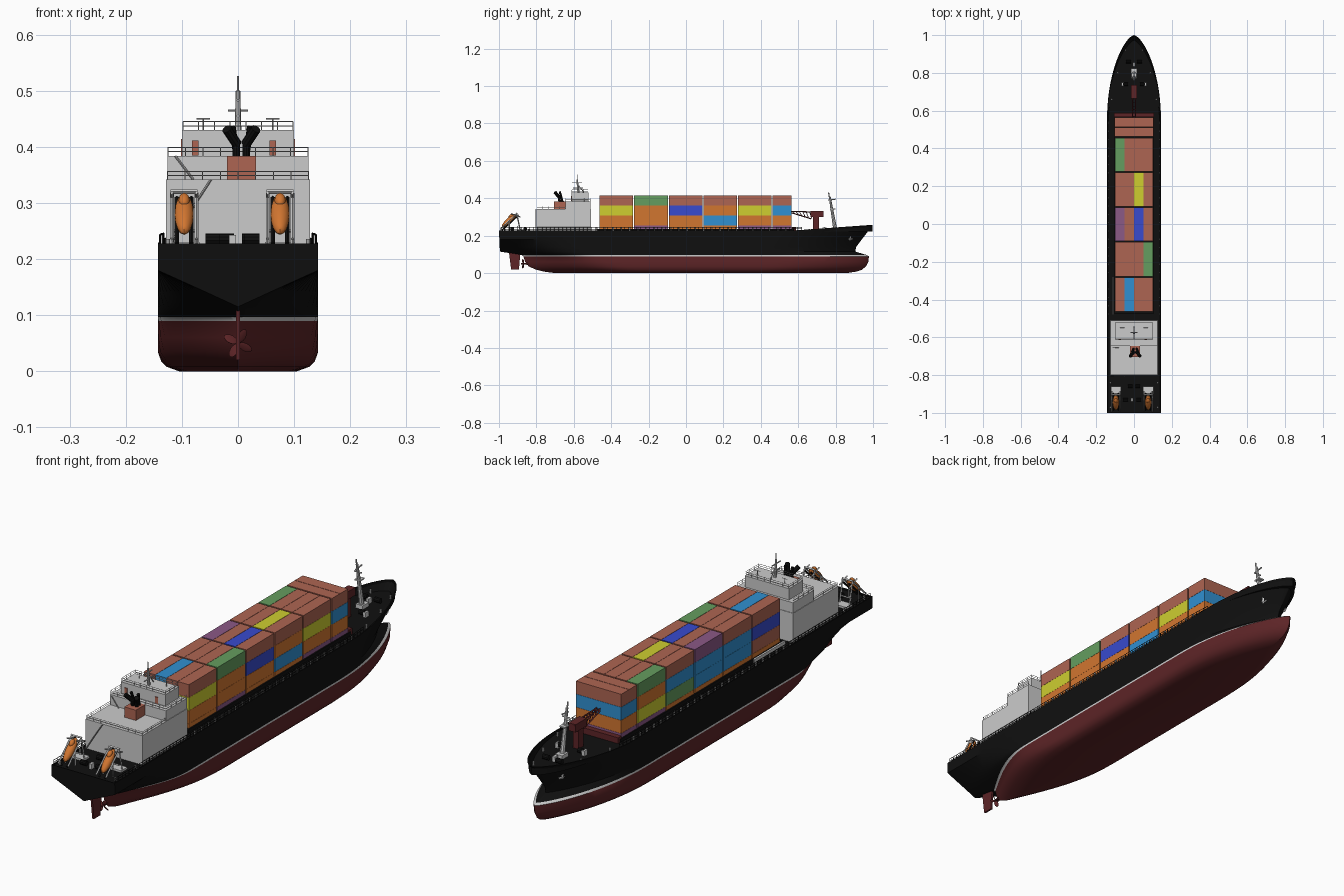
import bpy, bmesh, math
from mathutils import Vector, Matrix

if "Cube" in bpy.data.objects:
    bpy.data.objects.remove(bpy.data.objects["Cube"])


def material(name, r, g, b):
    m = bpy.data.materials.new(name)
    m.diffuse_color = (r, g, b, 1)
    m.use_nodes = True
    m.node_tree.nodes["Principled BSDF"].inputs["Base Color"].default_value = m.diffuse_color
    return m


BLACK = material("black", .005, .005, .005)
RED = material("dark red", .11, .018, .02)
GREY = material("light grey", .6, .6, .6)
BROWN = material("terracotta", .42, .13, .085)
ORANGE = material("orange", .64, .18, .03)
YELLOW = material("yellow", .62, .62, .03)
GREEN = material("green", .13, .34, .115)
SKY = material("light blue", .03, .28, .64)
ROYAL = material("royal blue", .04, .07, .62)
PURPLE = material("purple", .26, .1, .24)


def finish(name, bm, mats, smooth=False):
    me = bpy.data.meshes.new(name)
    bm.to_mesh(me)
    bm.free()
    ob = bpy.data.objects.new(name, me)
    bpy.context.collection.objects.link(ob)
    for m in mats:
        me.materials.append(m)
    if smooth:
        bpy.ops.object.select_all(action='DESELECT')
        ob.select_set(True)
        bpy.context.view_layer.objects.active = ob
        bpy.ops.object.shade_smooth_by_angle(angle=math.radians(32))
    return ob


def add_box(bm, x0, x1, y0, y1, z0, z1):
    mat = Matrix.Translation(((x0 + x1) / 2, (y0 + y1) / 2, (z0 + z1) / 2)) @ \
        Matrix.Diagonal((x1 - x0, y1 - y0, z1 - z0, 1))
    bmesh.ops.create_cube(bm, size=1, matrix=mat)


def add_rod(bm, a, b, r, r2=None, sides=4):
    a, b = Vector(a), Vector(b)
    d = b - a
    mat = Matrix.Translation((a + b) / 2) @ d.to_track_quat('Z', 'Y').to_matrix().to_4x4()
    bmesh.ops.create_cone(bm, cap_ends=True, segments=sides, radius1=r,
                          radius2=r if r2 is None else r2, depth=d.length, matrix=mat)


def boxes(name, mat, *dims):
    bm = bmesh.new()
    for d in dims:
        add_box(bm, *d)
    return finish(name, bm, [mat])


def rods(name, mat, *items, sides=4):
    bm = bmesh.new()
    for it in items:
        add_rod(bm, *it, sides=sides)
    return finish(name, bm, [mat], sides > 6)


def railing(name, mat, pts, h, step, r=.0009):
    bm = bmesh.new()
    for a, b in zip(pts, pts[1:]):
        a, b = Vector(a), Vector(b)
        n = max(1, round((b - a).length / step))
        for i in range(n + 1):
            p = a.lerp(b, i / n)
            add_rod(bm, p, p + Vector((0, 0, h)), r)
        for k in (.5, 1):
            up = Vector((0, 0, h * k))
            add_rod(bm, a + up, b + up, r)
    return finish(name, bm, [mat])


# Hull waterlines: z, stern y, bow y, half width, transom fraction, run, entry, fullness
LEVELS = [(0, -.70, .86, .105, 0, .55, .5, .9), (.008, -.76, .91, .127, 0, .5, .5, .9),
          (.018, -.80, .94, .137, 0, .48, .5, .9), (.035, -.84, .962, .143, 0, .45, .5, .85),
          (.06, -.86, .975, .143, 0, .42, .5, .8), (.09, -.87, .978, .143, 0, .38, .52, .8),
          (.097, -.88, .965, .143, 0, .36, .52, .85), (.115, -.995, .905, .143, 0, .42, .48, .9),
          (.14, -.996, .91, .143, .38, .4, .47, .85), (.18, -.998, .94, .143, 1, .4, .46, .75),
          (.228, -1, 1, .143, 1, .4, .45, .65)]


def half_width(lv, y):
    z, ys, yb, w, w0, run, entry, e = lv
    s = min(1, max(0, (y - ys) / run))
    u = min(1, max(0, (yb - y) / entry))
    return w * (w0 + (1 - w0) * math.sin(s * math.pi / 2)) * (1 - (1 - u) ** 2) ** e


def sheer(y):
    return .03 * max(0, (y - .58) / .42)


N = 56
bm = bmesh.new()
rings = []
for k in range(len(LEVELS) + 2):
    lv = LEVELS[min(k, len(LEVELS) - 1)]
    inner = k >= len(LEVELS)          # inside of the bulwark, then deck edge
    ring = []
    for i in range(N + 1):
        t = .5 - .5 * math.cos(math.pi * i / N)
        y = lv[1] + t * (lv[2] - lv[1])
        w, z = half_width(lv, y), lv[0]
        if k >= len(LEVELS) - 1:
            z += sheer(y)
        if inner:
            w, y = max(0, w - .004), y * .996
            if k == len(LEVELS) + 1:
                z = .222
        ring.append((bm.verts.new((w, y, z)), bm.verts.new((-w, y, z))))
    rings.append(ring)


def quad(a, b, c, d, mi):
    bm.faces.new((a, b, c, d)).material_index = mi


for k in range(len(rings) - 1):
    lo, hi = rings[k], rings[k + 1]
    mi = 0 if k < 5 else (1 if k == 5 else 2)
    for i in range(N):
        for s in (0, 1):
            quad(lo[i][s], lo[i + 1][s], hi[i + 1][s], hi[i][s], mi)
    quad(lo[0][0], hi[0][0], hi[0][1], lo[0][1], mi)
for ring, mi in ((rings[0], 0), (rings[-1], 2)):
    for i in range(N):
        quad(ring[i][0], ring[i + 1][0], ring[i + 1][1], ring[i][1], mi)
bmesh.ops.remove_doubles(bm, verts=bm.verts, dist=.00005)
bmesh.ops.recalc_face_normals(bm, faces=bm.faces)
finish("hull", bm, [RED, GREY, BLACK], True)

# Rudder and propeller
bm = bmesh.new()
prof = [(-.947, .115), (-.885, .115), (-.893, .02), (-.935, .02)]
f = bm.faces.new([bm.verts.new((-.004, y, z)) for y, z in prof])
ext = bmesh.ops.extrude_face_region(bm, geom=[f])
bmesh.ops.translate(bm, vec=(.008, 0, 0), verts=[v for v in ext['geom'] if isinstance(v, bmesh.types.BMVert)])
bmesh.ops.recalc_face_normals(bm, faces=bm.faces)
finish("rudder", bm, [RED])
bm = bmesh.new()
add_rod(bm, (0, -.845, .05), (0, -.882, .05), .006, .003, 10)
for k in range(4):
    m = Matrix.Translation((0, -.871, .05)) @ Matrix.Rotation(math.pi / 2 * k + .5, 4, 'Y') @ \
        Matrix.Translation((0, 0, .015)) @ Matrix.Rotation(.6, 4, 'Z') @ Matrix.Diagonal((.009, .0015, .013, 1))
    bmesh.ops.create_uvsphere(bm, u_segments=10, v_segments=6, radius=1, matrix=m)
finish("propeller", bm, [RED], True)

# Hatch coaming and side walkway
boxes("hatch_coaming", BLACK, (-.107, .107, -.475, .575, .215, .236))
boxes("front_coaming", RED, (-.105, .105, .566, .588, .215, .246))
boxes("side_walkway", GREY, (-.114, -.108, -.48, -.28, .215, .237))

# Containers: one letter per tier, top first, for each column from -x to +x
CODE = dict(b=BROWN, o=ORANGE, y=YELLOW, g=GREEN, s=SKY, r=ROYAL, p=PURPLE)
BAYS = [(-.462, -.283, ("brbo", "sobo", "bboy", "byoo")),
        (-.277, -.096, ("bsso", "bobo", "bybo", "goop")),
        (-.09, .087, ("psso", "bobs", "robo", "broo")),
        (.093, .272, ("bsgo", "bobo", "yobo", "boso")),
        (.278, .456, ("goyp", "bobo", "bobo", "byop"))]
H, TOP = .0535, .414
for n, (y0, y1, cols) in enumerate(BAYS):
    for c, tiers in enumerate(cols):
        for t, ch in enumerate(tiers):
            x = -.102 + .051 * c
            boxes(f"container_{n}_{c}_{t}", CODE[ch], (x + .0006, x + .0504, y0, y1,
                  TOP - H * (t + 1) + .0006, TOP - H * t))
for n, y0 in enumerate((.462, .514)):      # crosswise pair at the front
    for t, ch in enumerate("bsop"):
        boxes(f"cross_container_{n}_{t}", CODE[ch], (-.102, .102, y0, y0 + .05,
              TOP - H * (t + 1) + .0006, TOP - H * t))

# Deckhouse, bridge, doors
boxes("deckhouse", GREY, (-.128, .128, -.80, -.508, .215, .342), (-.126, .126, -.645, -.51, .342, .384))
boxes("bridge", GREY, (-.1, .1, -.612, -.522, .384, .43))
boxes("bridge_doors", BROWN, (-.082, -.07, -.615, -.611, .385, .411), (.056, .068, -.615, -.611, .385, .411))
railing("aft_roof_railing", GREY, [(-.126, -.645, .342), (-.126, -.797, .342), (.126, -.797, .342),
                                   (.126, -.645, .342)], .014, .03)
railing("upper_railing", GREY, [(-.125, -.512, .384), (-.125, -.643, .384), (.125, -.643, .384),
                                (.125, -.512, .384)], .015, .03)
railing("bridge_railing", GREY, [(-.098, -.524, .43), (-.098, -.61, .43), (.098, -.61, .43),
                                 (.098, -.524, .43), (-.098, -.524, .43)], .015, .03)
rods("stairs", GREY, ((-.112, -.655, .384), (-.08, -.655, .342), .002),
     ((-.085, -.806, .285), (-.048, -.806, .342), .002), ((-.12, -.806, .228), (-.085, -.806, .285), .002))

# Funnel with splayed pipes
boxes("funnel", BROWN, (-.02, .032, -.705, -.645, .342, .384))
rods("exhaust_pipes", BLACK, *[p for s in (-1, 1) for p in (
    ((.006 + s * .009, -.675, .38), (.006 + s * .009, -.68, .41), .007),
    ((.006 + s * .008, -.678, .405), (.006 + s * .026, -.70, .432), .009),
    ((.006 + s * .008, -.66, .38), (.006 + s * .016, -.675, .436), .006))], sides=10)

# Radar mast and aerials on the bridge
rods("radar_mast", GREY, ((0, -.575, .43), (0, -.582, .5), .006, .004), ((0, -.582, .49), (0, -.582, .526), .0018),
     ((0, -.545, .43), (0, -.578, .475), .002), ((-.018, -.575, .465), (.018, -.575, .465), .002),
     ((0, -.61, .483), (0, -.555, .483), .0025), ((0, -.605, .455), (0, -.55, .455), .0025), sides=8)
rods("aerials", GREY, *[p for x in (-.062, .062) for p in (
    ((x, -.55, .43), (x, -.55, .45), .0012), ((x - .012, -.55, .45), (x + .012, -.55, .45), .0014))])

# Free-fall lifeboats on sloping frames
for n, x in enumerate((-.096, .075)):
    bm = bmesh.new()
    base = Matrix.Translation((x, -.945, .28)) @ Matrix.Rotation(math.radians(42), 4, 'X')
    bmesh.ops.create_uvsphere(bm, u_segments=16, v_segments=10, radius=1,
                              matrix=base @ Matrix.Diagonal((.017, .052, .016, 1)))
    bmesh.ops.create_uvsphere(bm, u_segments=12, v_segments=8, radius=1,
                              matrix=base @ Matrix.Translation((0, .024, .012)) @ Matrix.Diagonal((.01, .016, .01, 1)))
    finish(f"lifeboat_{n}", bm, [ORANGE], True)
    fr = []
    for s in (-.022, .022):
        fr += [((x + s, -.992, .236), (x + s, -.905, .318), .0035), ((x + s, -.905, .318), (x + s, -.885, .222), .0035),
               ((x + s, -.945, .28), (x + s, -.945, .222), .003), ((x + s, -.935, .318), (x + s, -.885, .3), .003)]
    fr += [((x - .024, -.905, .32), (x + .024, -.905, .32), .004), ((x - .022, -.9, .25), (x + .022, -.9, .25), .003)]
    rods(f"lifeboat_frame_{n}", GREY, *fr)
    boxes(f"lifeboat_platform_{n}", GREY, (x - .027, x + .027, -.90, -.86, .222, .23))
    rods(f"lifeboat_cradle_{n}", BLACK, *[((x + s, -.985, .228), (x + s, -.895, .31), .004) for s in (-.013, .013)])

# Winches on the stern and forecastle
rods("winches", BLACK, *[((x - .013, y, .236), (x + .013, y, .236), .01)
                         for x, y in ((-.045, -.93), (.025, -.93), (-.02, -.86), (.02, -.86), (-.045, .74), (.045, .74),
                                      (-.03, .86), (.03, .86))], sides=10)
boxes("winch_drives", GREY, *[(x - .006, x + .006, y - .01, y + .01, .22, .243)
                              for x, y in ((-.06, .74), (.06, .74), (0, .845), (-.01, -.93))])
rods("bollards", GREY, *[((s * x, y, .22), (s * x, y, .236), .004) for s in (-1, 1)
                         for x, y in ((.125, -.97), (.125, -.84), (.118, .66), (.085, .80), (.045, .92))], sides=8)

# Provision crane with a lattice jib
boxes("crane_post", RED, (-.012, .012, .68, .712, .22, .30), (-.016, .016, .665, .735, .30, .332))
jib = [((s, .735, .325), (s, .565, .33), .003) for s in (-.008, .008)]
jib += [((s, .67, .29), (s, .565, .322), .003) for s in (-.008, .008)]
for k in range(6):
    y = .57 + k * .018
    jib += [((s, y, .329), (s, y + .012, .318 - k * .005), .002) for s in (-.008, .008)]
    jib.append(((-.008, y, .329), (.008, y, .329), .002))
rods("crane_jib", RED, *jib)

# Foremast
rods("foremast", GREY, ((0, .80, .22), (0, .768, .41), .011, .005), ((0, .768, .40), (0, .762, .432), .003),
     ((-.016, .775, .375), (.016, .775, .375), .003), ((0, .76, .39), (0, .80, .395), .003), sides=8)
boxes("foremast_base", GREY, (-.016, .016, .782, .822, .22, .238), (-.012, .012, .77, .80, .34, .345))

# Anchors on the bow
bow = LEVELS[9]
for s, nm in ((-1, "left"), (1, "right")):
    x = s * (half_width(bow, .88) + .006)
    rods(f"{nm}_anchor", GREY, ((x, .88, .205), (x, .875, .178), .005), ((x + s * -.001, .862, .19), (x, .875, .178), .004),
         ((x, .875, .178), (x - s * .004, .892, .183), .004))

# Side railings along the main deck
for s, nm in ((-1, "left"), (1, "right")):
    railing(f"{nm}_deck_railing", BLACK, [(s * .139, -.99, .226), (s * .139, .53, .226), (s * .132, .62, .228)],
            .018, .022, .0014)
    boxes(f"{nm}_rail_posts", GREY, *[(s * .137 - .002, s * .137 + .002, -.48 + k * .044, -.474 + k * .044, .222, .243)
                                      for k in range(24)])
